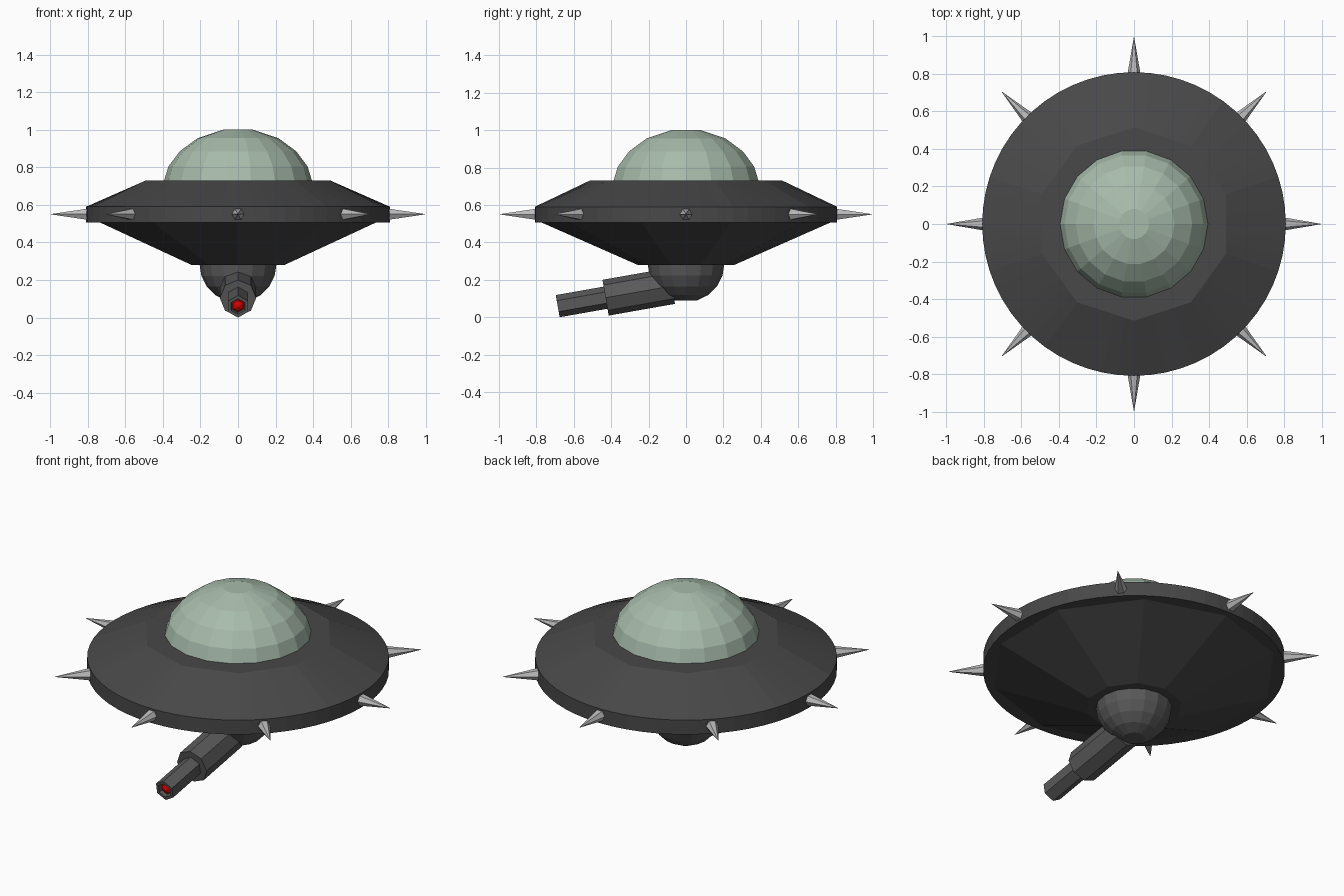
import bpy, bmesh, math
from mathutils import Vector, Matrix

if "Cube" in bpy.data.objects:
    bpy.data.objects.remove(bpy.data.objects["Cube"])


def material(name, rgb):
    m = bpy.data.materials.new(name)
    m.diffuse_color = (*rgb, 1)
    m.use_nodes = True
    m.node_tree.nodes["Principled BSDF"].inputs["Base Color"].default_value = m.diffuse_color
    return m


HULL = material("dark_hull", (0.065, 0.065, 0.065))
GUN = material("gun_metal", (0.1, 0.1, 0.1))
GLASS = material("green_glass", (0.39, 0.5, 0.41))
STEEL = material("steel", (0.5, 0.5, 0.5))
RED = material("red", (0.7, 0.0, 0.0))


def polygon_radius(r, a, sides):
    """Radius at angle a of a regular polygon with a corner facing front."""
    if not sides:
        return r
    step = 2 * math.pi / sides
    d = (a + math.pi / 2 + 1e-6) % step - step / 2
    return r * math.cos(step / 2) / math.cos(d)


def loft(name, rings, segments, mat, matrix=Matrix(), turn=0.0):
    """Skin a stack of (radius, height, polygon sides) rings, capped at both ends."""
    bm = bmesh.new()
    loops = []
    for r, z, sides in rings:
        loop = []
        for i in range(segments):
            a = 2 * math.pi * i / segments + turn
            q = polygon_radius(r, a, sides)
            loop.append(bm.verts.new((q * math.cos(a), q * math.sin(a), z)))
        loops.append(loop)
    for lo, hi in zip(loops, loops[1:]):
        for i in range(segments):
            j = (i + 1) % segments
            bm.faces.new((lo[i], lo[j], hi[j], hi[i]))
    bm.faces.new(loops[0][::-1])
    bm.faces.new(loops[-1])
    bm.transform(matrix)
    bmesh.ops.recalc_face_normals(bm, faces=bm.faces)
    mesh = bpy.data.meshes.new(name)
    bm.to_mesh(mesh)
    bm.free()
    mesh.materials.append(mat)
    obj = bpy.data.objects.new(name, mesh)
    bpy.context.collection.objects.link(obj)
    return obj


def aim(origin, direction):
    """Matrix that points local z along a direction from an origin."""
    return Matrix.Translation(origin) @ Vector(direction).to_track_quat('Z', 'Y').to_matrix().to_4x4()


# Saucer: ten-sided upper and lower slopes meeting a round rim
loft("saucer_hull", [(0.26, 0.28, 10), (0.77, 0.505, 10), (0.808, 0.505, 0),
                     (0.808, 0.59, 0), (0.515, 0.73, 10)], 60, HULL)

# Glass dome
loft("dome", [(0.395, 0.725, 0), (0.37, 0.805, 0), (0.31, 0.885, 0),
              (0.215, 0.955, 0), (0.08, 1.0, 0)], 18, GLASS)

# Ball turret under the hull
ball = [(0.205 * math.cos(t), 0.285 - 0.205 * math.sin(t), 0)
        for t in (math.radians(d) for d in (73, 54, 36, 18, 0))]
loft("turret_ball", ball, 16, GUN)

# Cannon tilted down towards the front
tilt = math.radians(10)
axis = Vector((0, -math.cos(tilt), -math.sin(tilt)))
gun = aim(Vector((0, -0.43, 0.104)), axis)
loft("gun_barrel", [(0.097, -0.36, 0), (0.097, 0, 0)], 8, GUN, gun)
loft("gun_muzzle", [(0.06, -0.05, 0), (0.06, 0.26, 0), (0.042, 0.26, 0), (0.038, 0.23, 0)],
     6, GUN, gun, math.pi / 6)
loft("muzzle_light", [(0.036, 0.225, 0), (0.03, 0.245, 0), (0.008, 0.256, 0)],
     6, RED, gun, math.pi / 6)

# Rim spikes
for k in range(8):
    a = k * math.pi / 4
    out = Vector((math.cos(a), math.sin(a), 0))
    loft(f"rim_spike_{k + 1}", [(0.036, 0.79, 0), (0.001, 0.995, 0)], 6, STEEL,
         aim(Vector((0, 0, 0.55)), out))
